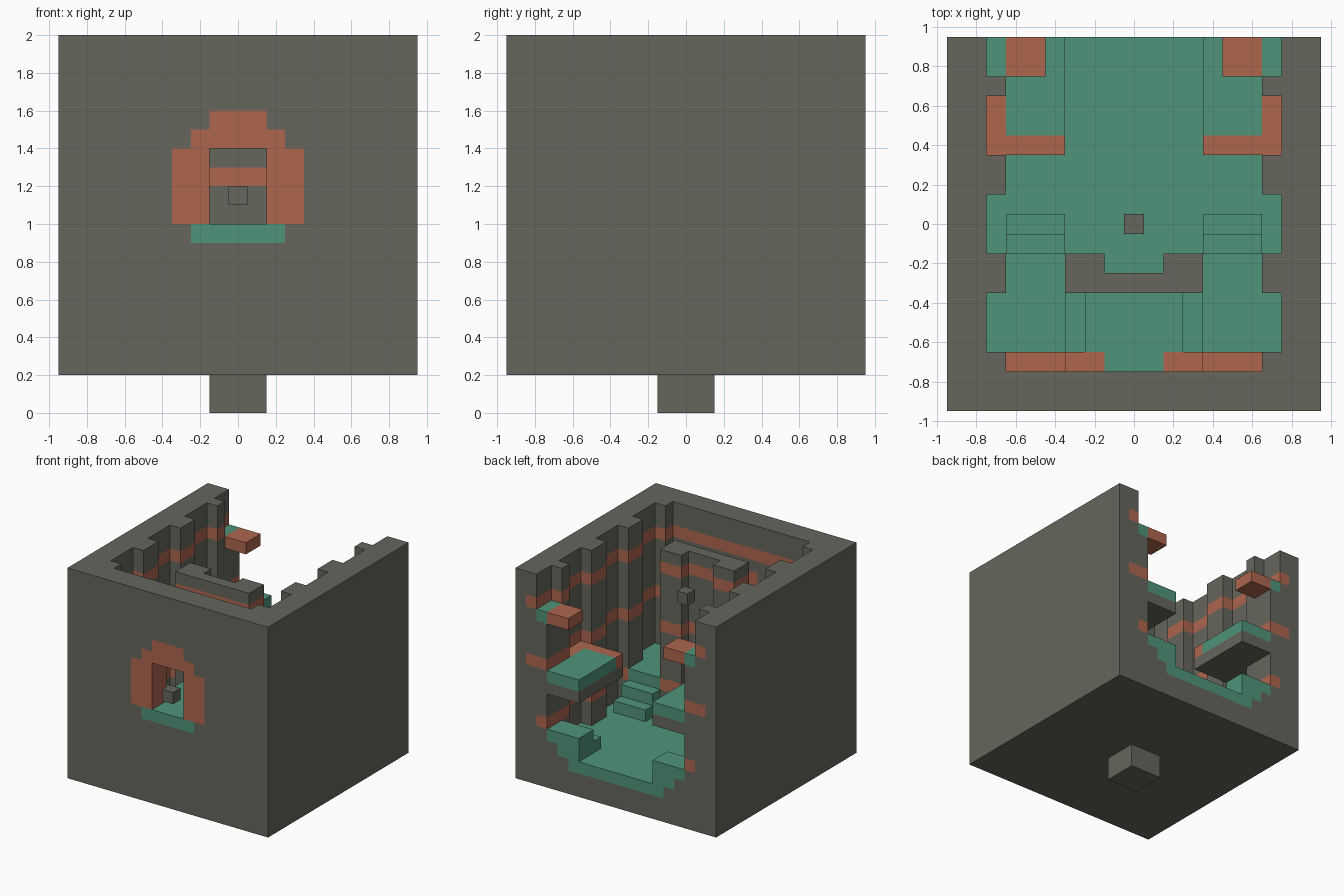
import bpy
import bmesh
import math
from mathutils import Vector

cube = bpy.data.objects.get("Cube")
if cube:
    bpy.data.objects.remove(cube, do_unlink=True)

STONE, GREEN, CLAY = 0, 1, 2
CELL = 0.1


def material(name, rgb):
    mat = bpy.data.materials.new(name)
    mat.use_nodes = True
    mat.diffuse_color = (*rgb, 1)
    mat.node_tree.nodes["Principled BSDF"].inputs["Base Color"].default_value = (*rgb, 1)
    return mat


materials = [
    material("grey stone", (0.133, 0.133, 0.110)),
    material("green floor", (0.080, 0.296, 0.195)),
    material("clay red", (0.423, 0.133, 0.076)),
]

# Block grid: cell -> (part name, colour); x and y cells are centred on zero
grid = {}


def cells(x, y, z, mirror):
    for i in range(x[0], x[1] + 1):
        for j in range(y[0], y[1] + 1):
            for k in range(z[0], z[1] + 1):
                yield i, j, k
                if mirror:
                    yield -i, j, k


def fill(part, colour, x, y, z, mirror=False):
    for c in cells(x, y, z, mirror):
        grid[c] = (part, colour)


def carve(x, y, z, mirror=False):
    for c in cells(x, y, z, mirror):
        grid.pop(c, None)


def paint(colour, x, y, z, mirror=False):
    for c in cells(x, y, z, mirror):
        if c in grid:
            grid[c] = (grid[c][0], colour)


def step(part, x, y, top, colour=GREEN):
    """Mirrored solid block rising from the floor with a coloured top layer."""
    fill(part, STONE, x, y, (5, top), True)
    paint(colour, x, y, (top, top), True)


# Outer shell and the peg beneath it
fill("outer_walls", STONE, (-9, 9), (-9, 9), (2, 19))
fill("base_peg", STONE, (-1, 1), (-1, 1), (0, 1))

# Hollow chamber, open at the top and back, with side alcoves
carve((-6, 6), (-7, 9), (5, 19))
paint(GREEN, (-6, 6), (-7, 9), (4, 4))
for y in ((-6, -4), (-1, 1), (4, 6)):
    carve((7, 7), y, (5, 19), True)
    paint(GREEN, (7, 7), y, (4, 4), True)
carve((7, 7), (8, 9), (16, 19), True)

# Stairs from the chamber floor up to the entrance landing
step("lower_stairs", (4, 6), (0, 0), 5)
step("lower_stairs", (4, 6), (-1, -1), 6)
step("side_platform", (4, 6), (-3, -2), 7)
step("side_platform", (4, 7), (-6, -4), 7)
step("upper_stairs", (3, 3), (-6, -4), 8)
step("entrance_landing", (0, 2), (-6, -4), 9)
step("entrance_landing", (0, 1), (-7, -7), 9)
step("entrance_shelf", (2, 3), (-7, -7), 9, CLAY)
step("entrance_shelf", (4, 6), (-7, -7), 8, CLAY)

# Inner screen wall with two short returns
fill("inner_wall", STONE, (-3, 3), (-3, -3), (5, 18))
fill("inner_wall", STONE, (2, 3), (-2, -2), (5, 18), True)

# Rear steps
step("rear_steps", (4, 6), (7, 7), 5)
step("rear_steps", (4, 6), (8, 9), 6)
paint(GREEN, (4, 5), (8, 9), (5, 5), True)
paint(STONE, (6, 6), (8, 9), (4, 5), True)
paint(STONE, (5, 5), (8, 9), (4, 4), True)

# Balconies: green deck over stone, clay edging
fill("balcony", STONE, (4, 6), (4, 9), (10, 10), True)
fill("balcony", GREEN, (4, 6), (4, 9), (11, 11), True)
fill("balcony", STONE, (7, 7), (4, 6), (10, 10), True)
fill("balcony", CLAY, (7, 7), (4, 6), (11, 11), True)
fill("balcony", CLAY, (4, 7), (4, 4), (11, 11), True)

# High rear ledges
fill("high_ledge", CLAY, (5, 6), (8, 9), (16, 16), True)
fill("high_ledge", GREEN, (7, 7), (8, 9), (16, 16), True)

# Clay bands on every wall block that touches the chamber
for c, (part, colour) in list(grid.items()):
    i, j, k = c
    if colour != STONE or k not in (7, 12, 17):
        continue
    for di, dj in ((1, 0), (-1, 0), (0, 1), (0, -1)):
        n = (i + di, j + dj, k)
        if max(abs(n[0]), abs(n[1])) <= 9 and n not in grid:
            grid[c] = (part, CLAY)
paint(CLAY, (7, 8), (9, 9), (12, 12), True)

# Front doorway with stepped surround and green sill
paint(CLAY, (-3, 3), (-9, -8), (10, 13))
paint(CLAY, (-2, 2), (-9, -8), (14, 14))
paint(CLAY, (-1, 1), (-9, -8), (15, 15))
paint(GREEN, (-2, 2), (-9, -8), (9, 9))
carve((-1, 1), (-9, -8), (10, 13))

# Small floating cubes in the doorway and chamber
fill("door_cube", STONE, (0, 0), (-9, -9), (11, 11))
fill("chamber_cube", STONE, (0, 0), (0, 0), (16, 16))

# Skin the grid: one object per part, exposed faces only
AXES = [Vector(a) * s for a in ((1, 0, 0), (0, 1, 0), (0, 0, 1)) for s in (1, -1)]


def build(part):
    bm = bmesh.new()
    for c, (owner, colour) in grid.items():
        if owner != part:
            continue
        centre = Vector((c[0], c[1], c[2] + 0.5))
        for n in AXES:
            if tuple(int(a + b) for a, b in zip(c, n)) in grid:
                continue
            u = Vector((n.y, n.z, n.x))
            v = n.cross(u)
            corners = [n + u + v, n - u + v, n - u - v, n + u - v]
            face = bm.faces.new([bm.verts.new((centre + p / 2) * CELL) for p in corners])
            face.material_index = colour
    bmesh.ops.remove_doubles(bm, verts=bm.verts, dist=CELL / 100)
    bmesh.ops.dissolve_limit(bm, angle_limit=math.radians(1), verts=bm.verts,
                             edges=bm.edges, delimit={"MATERIAL"})
    mesh = bpy.data.meshes.new(part)
    bm.to_mesh(mesh)
    bm.free()
    for mat in materials:
        mesh.materials.append(mat)
    bpy.context.collection.objects.link(bpy.data.objects.new(part, mesh))


for part in sorted({owner for owner, _ in grid.values()}):
    build(part)
